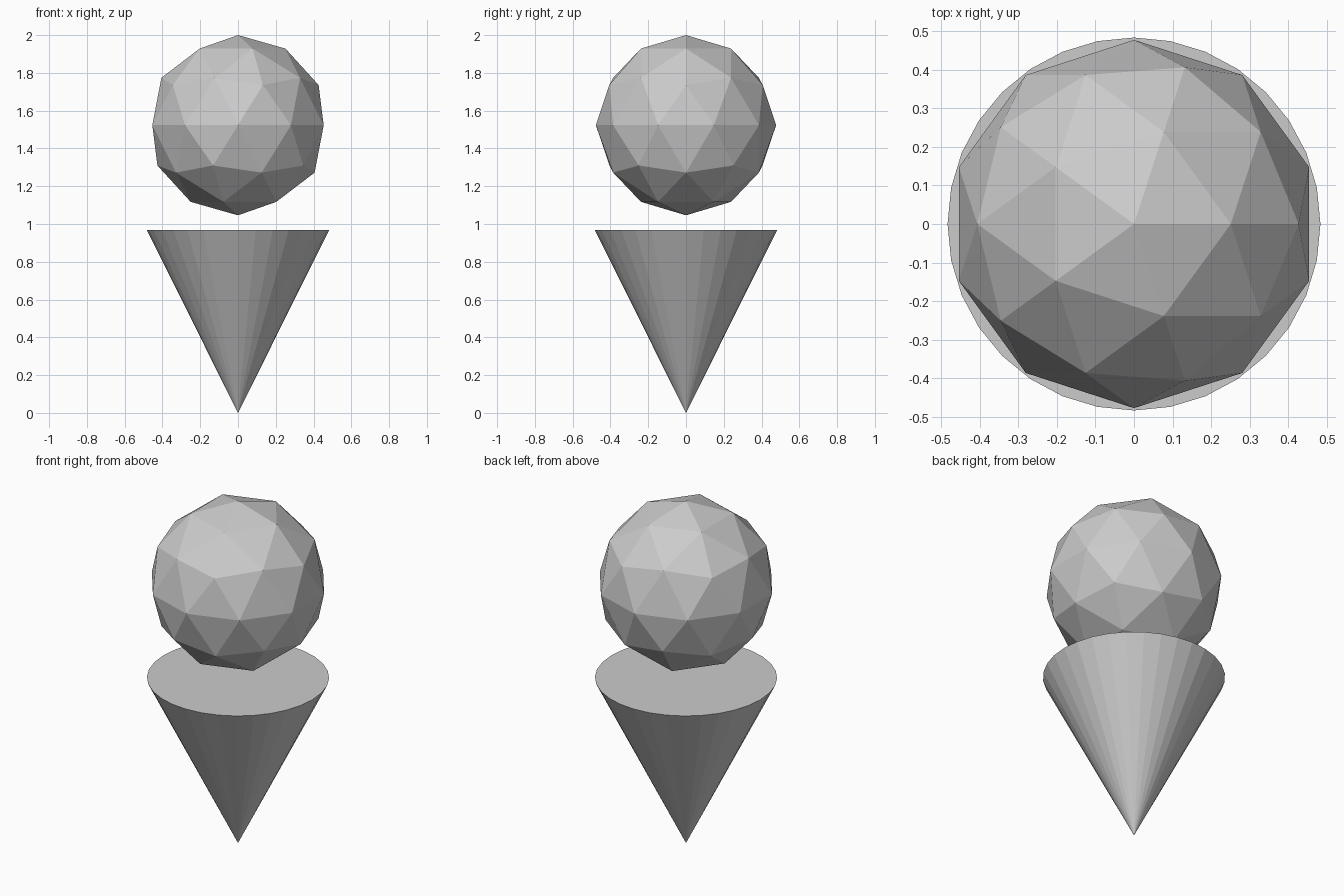
import bpy

if "Cube" in bpy.data.objects:
    bpy.data.objects.remove(bpy.data.objects["Cube"])

# Cone standing on its tip, with a flat closed top
bpy.ops.mesh.primitive_cone_add(vertices=32, radius1=0, radius2=0.483,
                                depth=0.968, location=(0, 0, 0.484))
bpy.context.object.name = "cone"

# Faceted scoop floating above the cone
bpy.ops.mesh.primitive_ico_sphere_add(subdivisions=2, radius=0.477,
                                      location=(0, 0, 1.523))
bpy.context.object.name = "scoop"
